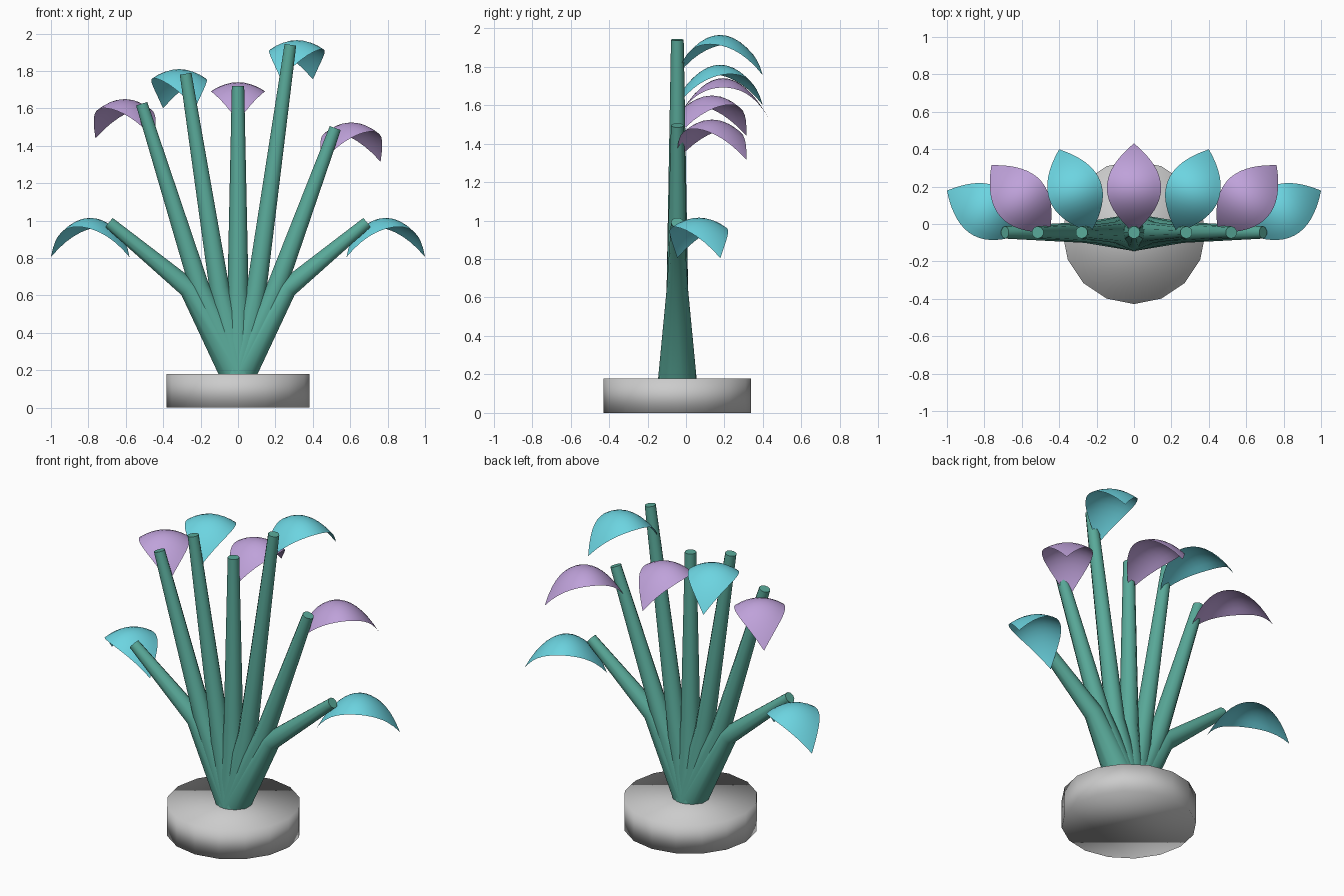
import bpy, bmesh
from math import radians
from mathutils import Matrix

if "Cube" in bpy.data.objects:
    bpy.data.objects.remove(bpy.data.objects["Cube"])

Y0 = -0.045  # depth of the stem row


def material(name, color):
    m = bpy.data.materials.new(name)
    m.diffuse_color = color
    m.use_nodes = True
    m.node_tree.nodes["Principled BSDF"].inputs["Base Color"].default_value = m.diffuse_color
    return m


green = material("stem_green", (0.10, 0.40, 0.32, 1))
cyan = material("leaf_cyan", (0.15, 0.66, 0.75, 1))
purple = material("leaf_purple", (0.52, 0.36, 0.70, 1))


def add_object(name, bm, mat=None, smooth=True):
    me = bpy.data.meshes.new(name)
    bm.to_mesh(me)
    bm.free()
    for p in me.polygons:
        p.use_smooth = smooth
    if mat:
        me.materials.append(mat)
    ob = bpy.data.objects.new(name, me)
    bpy.context.collection.objects.link(ob)
    return ob


def stem(name, mid, tip):
    # tapered tube with one bend
    cu = bpy.data.curves.new(name, 'CURVE')
    cu.dimensions = '3D'
    cu.bevel_depth = 1.0
    cu.bevel_resolution = 3
    cu.use_fill_caps = True
    sp = cu.splines.new('POLY')
    sp.points.add(2)
    path = [(0, 0.18, 0.1), (*mid, 0.056), (*tip, 0.033)]
    for p, (x, z, r) in zip(sp.points, path):
        p.co = (x, Y0, z, 1)
        p.radius = r
    sp.use_smooth = True
    cu.materials.append(green)
    tmp = bpy.data.objects.new(name, cu)
    bpy.context.collection.objects.link(tmp)
    bpy.ops.object.select_all(action='DESELECT')
    tmp.select_set(True)
    bpy.context.view_layer.objects.active = tmp
    bpy.ops.object.convert(target='MESH')
    bpy.ops.object.shade_smooth_by_angle(angle=radians(50))


def leaf(name, base_x, top_z, angle, mat):
    # pointed sheet, arched along its length and slightly across
    half, width, n, m = 0.238, 0.145, 16, 8
    bm = bmesh.new()
    rows = []
    for i in range(n + 1):
        t = 2 * i / n - 1
        w = width * (1 - t * t)
        row = []
        for j in range(m + 1):
            x = w * (2 * j / m - 1)
            row.append(bm.verts.new((x, half * (t + 1), -0.21 * t * t - 2.3 * x * x)))
        rows.append(row)
    for a, b in zip(rows, rows[1:]):
        for j in range(m):
            bm.faces.new((a[j], a[j + 1], b[j + 1], b[j]))
    bmesh.ops.remove_doubles(bm, verts=bm.verts, dist=1e-5)
    bm.transform(Matrix.Translation((base_x, Y0, top_z))
                 @ Matrix.Rotation(-radians(angle), 4, 'Z'))
    add_object(name, bm, mat)


# round base
bm = bmesh.new()
bmesh.ops.create_cone(bm, cap_ends=True, segments=16, radius1=0.383, radius2=0.383,
                      depth=0.18, matrix=Matrix.Translation((0, Y0, 0.09)))
add_object("base", bm)

# stems with a leaf each: side, mid, tip, leaf base x, leaf top z, turn, colour
plants = [
    (0, (0, 0.64), (0, 1.72), 0, 1.74, 0, purple),
    (1, (0.10, 0.64), (0.28, 1.94), 0.23, 1.965, 21, cyan),
    (-1, (0.10, 0.64), (0.28, 1.785), 0.23, 1.81, 21, cyan),
    (1, (0.205, 0.64), (0.52, 1.495), 0.45, 1.525, 41, purple),
    (-1, (0.205, 0.64), (0.515, 1.625), 0.45, 1.65, 41, purple),
    (1, (0.262, 0.637), (0.69, 0.99), 0.58, 1.015, 62, cyan),
    (-1, (0.262, 0.637), (0.69, 0.99), 0.58, 1.015, 62, cyan),
]
for k, (s, mid, tip, bx, top, turn, mat) in enumerate(plants, 1):
    stem(f"stem_{k}", (s * mid[0], mid[1]), (s * tip[0], tip[1]))
    leaf(f"leaf_{k}", s * bx, top, s * turn, mat)
